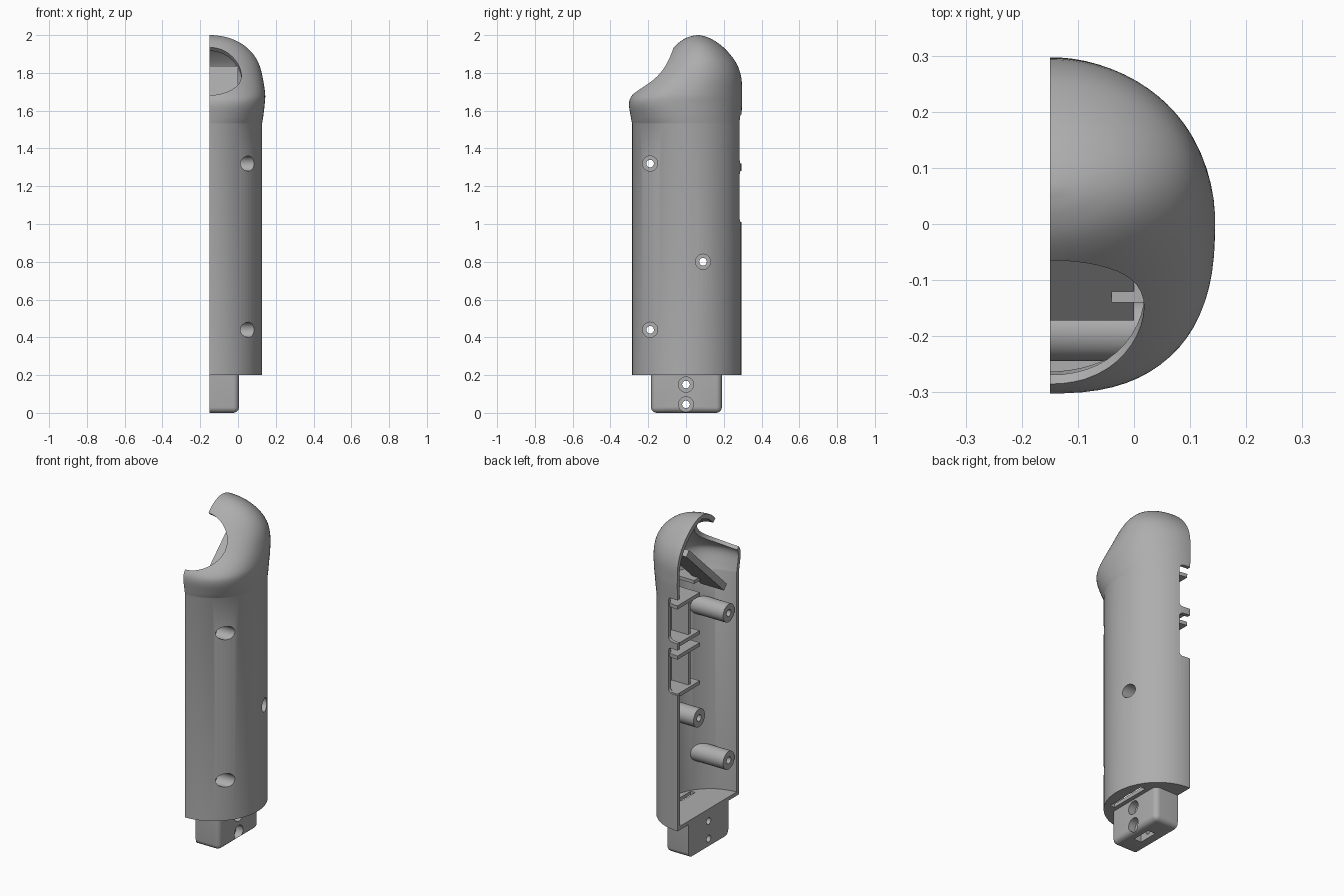
import bpy, bmesh
from math import cos, sin, pi, copysign
from mathutils import Matrix, Vector

if "Cube" in bpy.data.objects:
    bpy.data.objects.remove(bpy.data.objects["Cube"], do_unlink=True)

CUT = -0.15      # plane where the shell is split
WALL = 0.022

grey = bpy.data.materials.new("plain grey")
grey.use_nodes = True
grey.diffuse_color = (0.42, 0.42, 0.42, 1)
grey.node_tree.nodes["Principled BSDF"].inputs["Base Color"].default_value = (0.42, 0.42, 0.42, 1)


def finish(name, bm):
    bmesh.ops.recalc_face_normals(bm, faces=bm.faces[:])
    mesh = bpy.data.meshes.new(name)
    bm.to_mesh(mesh)
    bm.free()
    mesh.materials.append(grey)
    ob = bpy.data.objects.new(name, mesh)
    bpy.context.collection.objects.link(ob)
    return ob


def box(name, x, y, z, bevel=0.0, edge_rule=None):
    bm = bmesh.new()
    bmesh.ops.create_cube(bm, size=1)
    for v in bm.verts:
        v.co = [r[0] if c < 0 else r[1] for c, r in zip(v.co, (x, y, z))]
    if bevel:
        edges = [e for e in bm.edges if edge_rule is None or edge_rule(e)]
        bmesh.ops.bevel(bm, geom=edges, offset=bevel, segments=5, profile=0.5, affect='EDGES')
    return finish(name, bm)


def rod(name, centre, axis, radius, length):
    bm = bmesh.new()
    turn = Vector(axis).to_track_quat('Z', 'Y').to_matrix().to_4x4()
    bmesh.ops.create_cone(bm, cap_ends=True, segments=48, radius1=radius, radius2=radius,
                          depth=length, matrix=Matrix.Translation(centre) @ turn)
    return finish(name, bm)


def x_rod(name, y, z, radius, x0, x1):
    return rod(name, ((x0 + x1) / 2, y, z), (1, 0, 0), radius, x1 - x0)


def combine(ob, tool, op='DIFFERENCE'):
    mod = ob.modifiers.new("shape", 'BOOLEAN')
    mod.operation, mod.object, mod.solver = op, tool, 'EXACT'
    bpy.context.view_layer.objects.active = ob
    bpy.ops.object.modifier_apply(modifier=mod.name)
    bpy.data.objects.remove(tool, do_unlink=True)


# Head sections: height, front y, back y, half width, front squareness
HEAD = [
    (1.53, -0.285, 0.293, 0.277, 2.0), (1.57, -0.293, 0.294, 0.284, 2.2),
    (1.64, -0.302, 0.297, 0.292, 2.5), (1.69, -0.279, 0.297, 0.294, 2.5),
    (1.775, -0.195, 0.293, 0.281, 2.3), (1.845, -0.138, 0.27, 0.262, 2.1),
    (1.9, -0.096, 0.232, 0.23, 2.0), (1.945, -0.055, 0.187, 0.183, 2.0),
    (1.975, -0.018, 0.143, 0.13, 2.0), (1.993, 0.022, 0.102, 0.072, 2.0),
    (2.0, 0.056, 0.07, 0.014, 2.0),
]


def smooth_rows(rows, steps=4):
    out = []
    for i in range(len(rows) - 1):
        p = [Vector(rows[min(max(i + k, 0), len(rows) - 1)]) for k in (-1, 0, 1, 2)]
        for s in range(steps):
            t = s / steps
            out.append(0.5 * (2 * p[1] + (p[2] - p[0]) * t
                              + (2 * p[0] - 5 * p[1] + 4 * p[2] - p[3]) * t * t
                              + (3 * p[1] - p[0] - 3 * p[2] + p[3]) * t ** 3))
    return out + [Vector(rows[-1])]


def hull(name, inset, bottom, sides=72):
    """Lofted handle volume, shrunk by the inset."""
    bm = bmesh.new()
    rings = []
    for z, front, back, half, power in [(bottom,) + HEAD[0][1:]] + [tuple(r) for r in smooth_rows(HEAD)]:
        mid, deep = (front + back) / 2, max((back - front) / 2 - inset, 0.004)
        half = max(half - inset, 0.004)
        z -= inset * max(z - 1.55, 0) / 0.45
        ring = []
        for i in range(sides):
            a = 2 * pi * (i + 0.5) / sides
            p = power if cos(a) < 0 else 2.0
            ring.append(bm.verts.new((CUT + half * copysign(abs(sin(a)) ** (2 / p), sin(a)),
                                      mid + deep * copysign(abs(cos(a)) ** (2 / p), cos(a)), z)))
        rings.append(ring)
    for a, b in zip(rings, rings[1:]):
        for i in range(sides):
            j = (i + 1) % sides
            bm.faces.new((a[i], a[j], b[j], b[i]))
    bm.faces.new(rings[0][::-1])
    bm.faces.new(rings[-1])
    return finish(name, bm)


def trim_to_wall(ob):
    combine(ob, hull("trim", WALL * 0.5, 0.21), 'INTERSECT')


# Hollow half shell with floor
shell = hull("handle_shell", 0, 0.2)
combine(shell, hull("cavity", WALL, 0.222))
combine(shell, box("split", (-1, CUT), (-1, 1), (-1, 3)))

# Round slanted opening in the head
combine(shell, rod("opening", (CUT, -0.171, 1.805), (0, -0.76, 0.65), 0.168, 0.22))

# Two switch windows in the back edge, and a slot in the floor
for low, high in ((1.01, 1.28), (1.32, 1.58)):
    combine(shell, box("window", (-0.4, -0.082), (0.2, 0.4), (low, high), 0.025,
                       lambda e: abs(e.verts[0].co.y - e.verts[1].co.y) > 0.1))
combine(shell, box("floor_slot", (0.03, 0.06), (-0.13, 0.13), (0.15, 0.3)))

# Screw bosses with recessed heads
parts = [shell]
for n, (y, z) in enumerate(((-0.19, 1.32), (-0.19, 0.44), (0.09, 0.80))):
    boss = x_rod(f"screw_boss_{n + 1}", y, z, 0.054, CUT, 0.2)
    trim_to_wall(boss)
    combine(boss, x_rod("bore", y, z, 0.02, -0.3, 0.3))
    for ob in (boss, shell):
        combine(ob, x_rod("recess", y, z, 0.04, -0.03, 0.3))
    parts.append(boss)

# Connector block under the floor
block = box("connector_block", (-0.3, 0.005), (-0.185, 0.19), (0, 0.3), 0.03)
combine(block, box("split", (-1, CUT), (-1, 1), (-1, 1)))
combine(block, box("top_trim", (-1, 1), (-1, 1), (0.21, 1)))
combine(block, box("bottom_slot", (-0.1, -0.05), (-0.06, 0.06), (-0.1, 0.08)))
for z in (0.045, 0.15):
    combine(block, x_rod("bore", 0, z, 0.02, -0.3, 0.3))
    combine(block, x_rod("recess", 0, z, 0.04, -0.04, 0.3))
parts.append(block)

# Switch brackets: shelves, side wall and post behind each window
for n, (low, high) in enumerate(((0.99, 1.24), (1.29, 1.54))):
    pieces = (
        ("lower_shelf", (-0.14, 0.02), (0.07, 0.4), (low, low + 0.022)),
        ("upper_shelf", (-0.14, 0.02), (0.07, 0.4), (high - 0.022, high)),
        ("side_wall", (-0.01, 0.02), (0.07, 0.4), (low + 0.01, high - 0.01)),
        ("post", (-0.12, 0.0), (0.13, 0.15), (low + 0.01, high - 0.01)),
    )
    for label, x, y, z in pieces:
        piece = box(f"bracket_{n + 1}_{label}", x, y, z)
        trim_to_wall(piece)
        parts.append(piece)

# Slanted plate behind the head opening, with a rib to the wall
plate = box("slanted_plate", (CUT, 0), (-0.245, 0.245), (-0.02, 0.02))
plate.data.transform(Matrix.Translation((0, 0.02, 1.655)) @ Matrix.Rotation(0.757, 4, 'X'))
rib = box("plate_rib", (-0.04, 0.3), (-0.14, -0.02), (1.53, 1.55))
for ob in (plate, rib):
    trim_to_wall(ob)
    parts.append(ob)

# Smooth curved faces, keep edges crisp
bpy.ops.object.select_all(action='DESELECT')
for ob in parts:
    ob.select_set(True)
bpy.context.view_layer.objects.active = shell
bpy.ops.object.shade_smooth_by_angle(angle=0.5)
